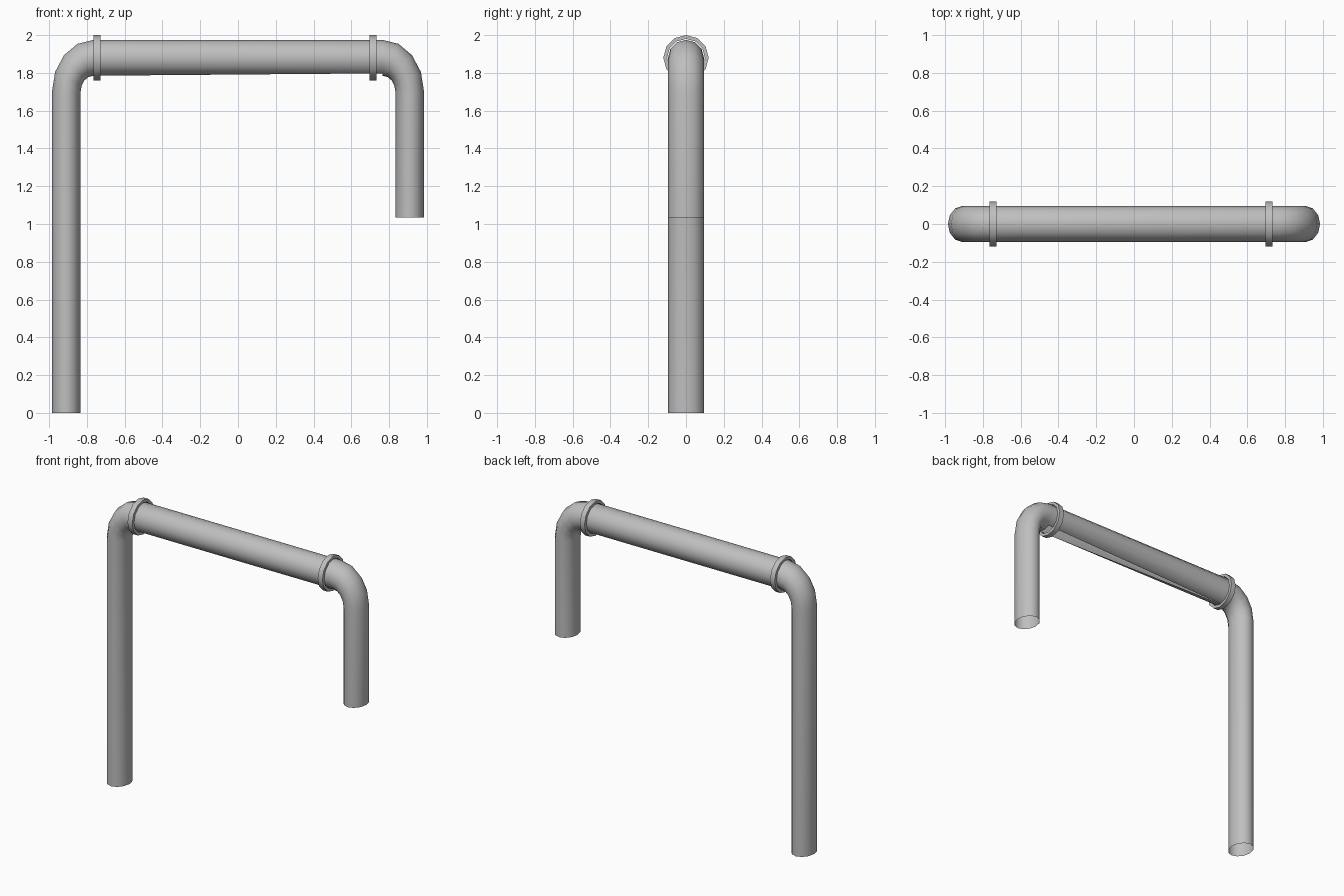
import bpy, bmesh, math
from mathutils import Vector

cube = bpy.data.objects.get("Cube")
if cube:
    bpy.data.objects.remove(cube, do_unlink=True)

SIDES = 12
TUBE = 0.095       # pipe radius
BEND = 0.18        # elbow centreline radius
SQUASH = 0.8       # elbows and legs are narrower along x
BEND_X, BEND_Z = 0.765, 1.70
STEPS = 4

grey = bpy.data.materials.new("pipe grey")
grey.use_nodes = True
grey.diffuse_color = (0.52, 0.52, 0.52, 1)
grey.node_tree.nodes["Principled BSDF"].inputs["Base Color"].default_value = (0.52, 0.52, 0.52, 1)


def finish(bm, name, angle):
    mesh = bpy.data.meshes.new(name)
    bm.to_mesh(mesh)
    bm.free()
    mesh.materials.append(grey)
    obj = bpy.data.objects.new(name, mesh)
    bpy.context.collection.objects.link(obj)
    bpy.ops.object.select_all(action="DESELECT")
    obj.select_set(True)
    bpy.context.view_layer.objects.active = obj
    bpy.ops.object.shade_smooth_by_angle(angle=math.radians(angle))
    return obj


def section(bm, side, turn, z):
    """Loop of the pipe at a bend angle: 0 is the leg, 90 degrees the top run."""
    loop = []
    for k in range(SIDES):
        a = math.tau * k / SIDES
        r = BEND + TUBE * math.cos(a)
        x = side * (BEND_X + SQUASH * r * math.cos(turn))
        loop.append(bm.verts.new((x, TUBE * math.sin(a), z + r * math.sin(turn))))
    return loop


# Bent pipe: long leg, elbow, top run, elbow, short leg, all open ended
bm = bmesh.new()
turns = [math.pi / 2 * i / STEPS for i in range(STEPS + 1)]
loops = [section(bm, -1, 0, 0)]
loops += [section(bm, -1, t, BEND_Z) for t in turns]
loops += [section(bm, 1, t, BEND_Z) for t in reversed(turns)]
loops += [section(bm, 1, 0, 1.035)]
half = SIDES // 2
for i, (a, b) in enumerate(zip(loops, loops[1:])):
    for k in range(SIDES):
        n = (k + 1) % SIDES
        quad = [a[k], a[n], b[n], b[k]]
        # The underside of the top run has a tapering slit
        if i == STEPS + 1 and k in (half - 1, half):
            quad.remove(b[half])
        bm.faces.new(quad)
bmesh.ops.recalc_face_normals(bm, faces=bm.faces)
finish(bm, "bent_pipe", 50)

# Flat collars around the top run
for name, x in (("right_collar", -0.747), ("left_collar", 0.714)):
    bm = bmesh.new()
    profile = [(-0.018, 0.1), (-0.018, 0.12), (0.018, 0.12), (0.018, 0.1)]
    rings = []
    for k in range(SIDES):
        a = math.tau * k / SIDES
        rings.append([bm.verts.new(Vector((x + dx, r * math.sin(a), 1.88 + r * math.cos(a))))
                      for dx, r in profile])
    for k in range(SIDES):
        p, q = rings[k], rings[(k + 1) % SIDES]
        for j in range(4):
            m = (j + 1) % 4
            bm.faces.new((p[j], p[m], q[m], q[j]))
    bmesh.ops.recalc_face_normals(bm, faces=bm.faces)
    finish(bm, name, 35)
